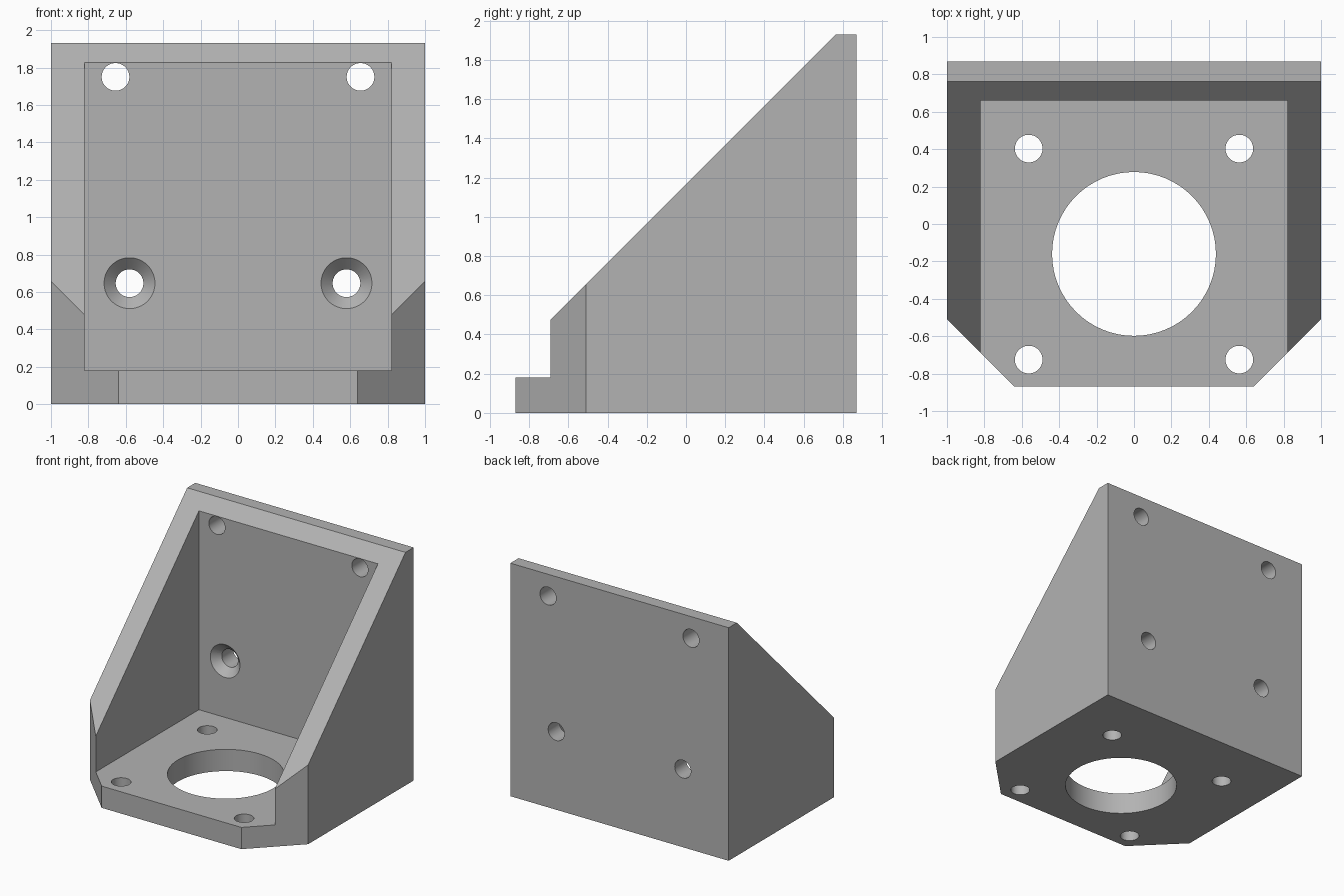
import bpy, bmesh
from math import radians
from mathutils import Matrix, Vector

cube = bpy.data.objects.get("Cube")
if cube:
    bpy.data.objects.remove(cube)

GREY = (0.45, 0.45, 0.45, 1)
mat = bpy.data.materials.new("plain grey")
mat.use_nodes = True
mat.diffuse_color = GREY
mat.node_tree.nodes["Principled BSDF"].inputs["Base Color"].default_value = GREY

FRONT, BACK, TOP = -0.87, 0.87, 1.93
WALL, FLOOR = 0.18, 0.18
PANEL_FRONT = 0.66
HOLE = 0.074


def finish(name, bm):
    bmesh.ops.recalc_face_normals(bm, faces=bm.faces)
    mesh = bpy.data.meshes.new(name)
    bm.to_mesh(mesh)
    bm.free()
    mesh.materials.append(mat)
    obj = bpy.data.objects.new(name, mesh)
    bpy.context.collection.objects.link(obj)
    return obj


def cone(name, centre, r1, r2, depth, along_y=False):
    """Round cutter; r1 is the end at lower z, or at lower y when along_y."""
    bm = bmesh.new()
    place = Matrix.Translation(centre)
    if along_y:
        place = place @ Matrix.Rotation(radians(-90), 4, 'X')
    bmesh.ops.create_cone(bm, cap_ends=True, segments=64, radius1=r1,
                          radius2=r2, depth=depth, matrix=place)
    return finish(name, bm)


# Bracket body: chamfered footprint, raised and cut by the sloping plane
bm = bmesh.new()
plan = [(-1, BACK), (-1, -0.51), (-0.64, FRONT), (0.64, FRONT), (1, -0.51), (1, BACK)]
base = bm.faces.new([bm.verts.new((x, y, 0)) for x, y in plan])
raised = bmesh.ops.extrude_face_region(bm, geom=[base])["geom"]
bmesh.ops.translate(bm, vec=(0, 0, TOP),
                    verts=[v for v in raised if isinstance(v, bmesh.types.BMVert)])
bmesh.ops.bisect_plane(bm, geom=bm.verts[:] + bm.edges[:] + bm.faces[:],
                       plane_co=(0, 0.763, TOP), plane_no=Vector((0, -1, 1)),
                       clear_outer=True)
bmesh.ops.holes_fill(bm, edges=[e for e in bm.edges if e.is_boundary])
bracket = finish("bracket", bm)

# Open cavity between the side walls
bm = bmesh.new()
bmesh.ops.create_cube(bm, size=1)
bmesh.ops.scale(bm, vec=(2 * (1 - WALL), 2, 3), verts=bm.verts)
bmesh.ops.translate(bm, vec=(0, PANEL_FRONT - 1, FLOOR + 1.5), verts=bm.verts)
cutters = [finish("cavity_cutter", bm)]

# Motor opening and fixing holes in the floor
cutters.append(cone("motor_opening_cutter", (0, -0.16, 0.09), 0.438, 0.438, 0.4))
for side in (-1, 1):
    for y in (0.403, -0.725):
        cutters.append(cone("floor_hole_cutter", (side * 0.563, y, 0.09), HOLE, HOLE, 0.4))
    # Back panel holes, the lower pair countersunk
    for x, z in ((0.655, 1.75), (0.58, 0.647)):
        cutters.append(cone("panel_hole_cutter", (side * x, 0.77, z), HOLE, HOLE, 0.5, True))
    cutters.append(cone("countersink_cutter", (side * 0.58, PANEL_FRONT + 0.026, 0.647),
                        0.157, 0.063, 0.094, True))

for cutter in cutters:
    cutter.hide_render = True
    mod = bracket.modifiers.new(cutter.name, 'BOOLEAN')
    mod.operation = 'DIFFERENCE'
    mod.solver = 'EXACT'
    mod.object = cutter

# Bake the cuts and remove the cutters
bpy.ops.object.select_all(action='DESELECT')
bpy.context.view_layer.objects.active = bracket
bracket.select_set(True)
for cutter in cutters:
    bpy.ops.object.modifier_apply(modifier=cutter.name)
for cutter in cutters:
    bpy.data.objects.remove(cutter)
bpy.ops.object.shade_smooth_by_angle(angle=radians(30))
